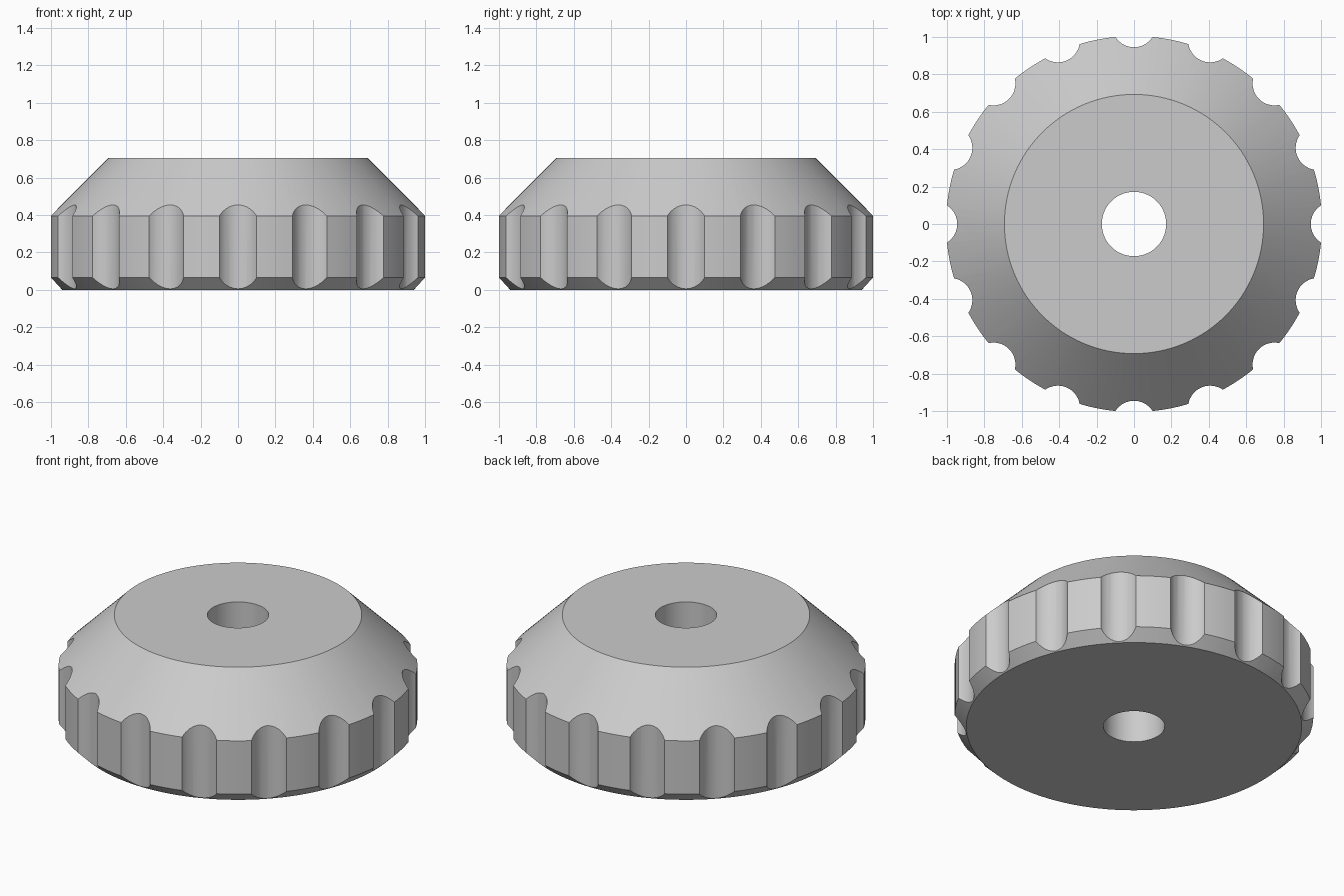
import bpy
import bmesh
from math import pi, radians, sin, cos
from mathutils import Matrix, Vector

if "Cube" in bpy.data.objects:
    bpy.data.objects.remove(bpy.data.objects["Cube"], do_unlink=True)

GROOVES = 16
SEGMENTS = 128
HOLE, TOP, RIM, BASE = 0.172, 0.693, 1.005, 0.94
HEIGHT = 0.705


def make_object(name, bm):
    bmesh.ops.recalc_face_normals(bm, faces=bm.faces)
    mesh = bpy.data.meshes.new(name)
    bm.to_mesh(mesh)
    bm.free()
    obj = bpy.data.objects.new(name, mesh)
    bpy.context.collection.objects.link(obj)
    return obj


# Single plain grey
grey = bpy.data.materials.new("plain_grey")
grey.use_nodes = True
colour = (0.6, 0.6, 0.6, 1)
grey.diffuse_color = colour
grey.node_tree.nodes["Principled BSDF"].inputs["Base Color"].default_value = colour

# Knob body: closed profile turned around the vertical axis
profile = [(HOLE, 0), (BASE, 0), (RIM, 0.065), (RIM, 0.395), (TOP, HEIGHT), (HOLE, HEIGHT)]
bm = bmesh.new()
rings = []
for i in range(SEGMENTS):
    a = 2 * pi * i / SEGMENTS
    rings.append([bm.verts.new((r * cos(a), r * sin(a), z)) for r, z in profile])
for i, ring in enumerate(rings):
    following = rings[(i + 1) % SEGMENTS]
    for j in range(len(profile)):
        k = (j + 1) % len(profile)
        bm.faces.new((ring[j], following[j], following[k], ring[k]))
knob = make_object("knob_body", bm)
knob.data.materials.append(grey)

# Finger grooves: ring of upright cylinders cut out of the rim
bm = bmesh.new()
for i in range(GROOVES):
    a = 2 * pi * i / GROOVES
    place = Matrix.Translation(Vector((1.063 * cos(a), 1.063 * sin(a), 0.35)))
    bmesh.ops.create_cone(bm, cap_ends=True, segments=32, radius1=0.118, radius2=0.118,
                          depth=1.2, matrix=place @ Matrix.Rotation(a, 4, "Z"))
cutter = make_object("groove_cutter", bm)
cutter.data.materials.append(grey)
cutter.hide_render = True

cut = knob.modifiers.new("grooves", "BOOLEAN")
cut.operation = "DIFFERENCE"
cut.solver = "EXACT"
cut.object = cutter

bpy.ops.object.select_all(action="DESELECT")
knob.select_set(True)
bpy.context.view_layer.objects.active = knob
bpy.ops.object.modifier_apply(modifier=cut.name)
bpy.data.objects.remove(cutter, do_unlink=True)
bpy.ops.object.shade_smooth_by_angle(angle=radians(25))
